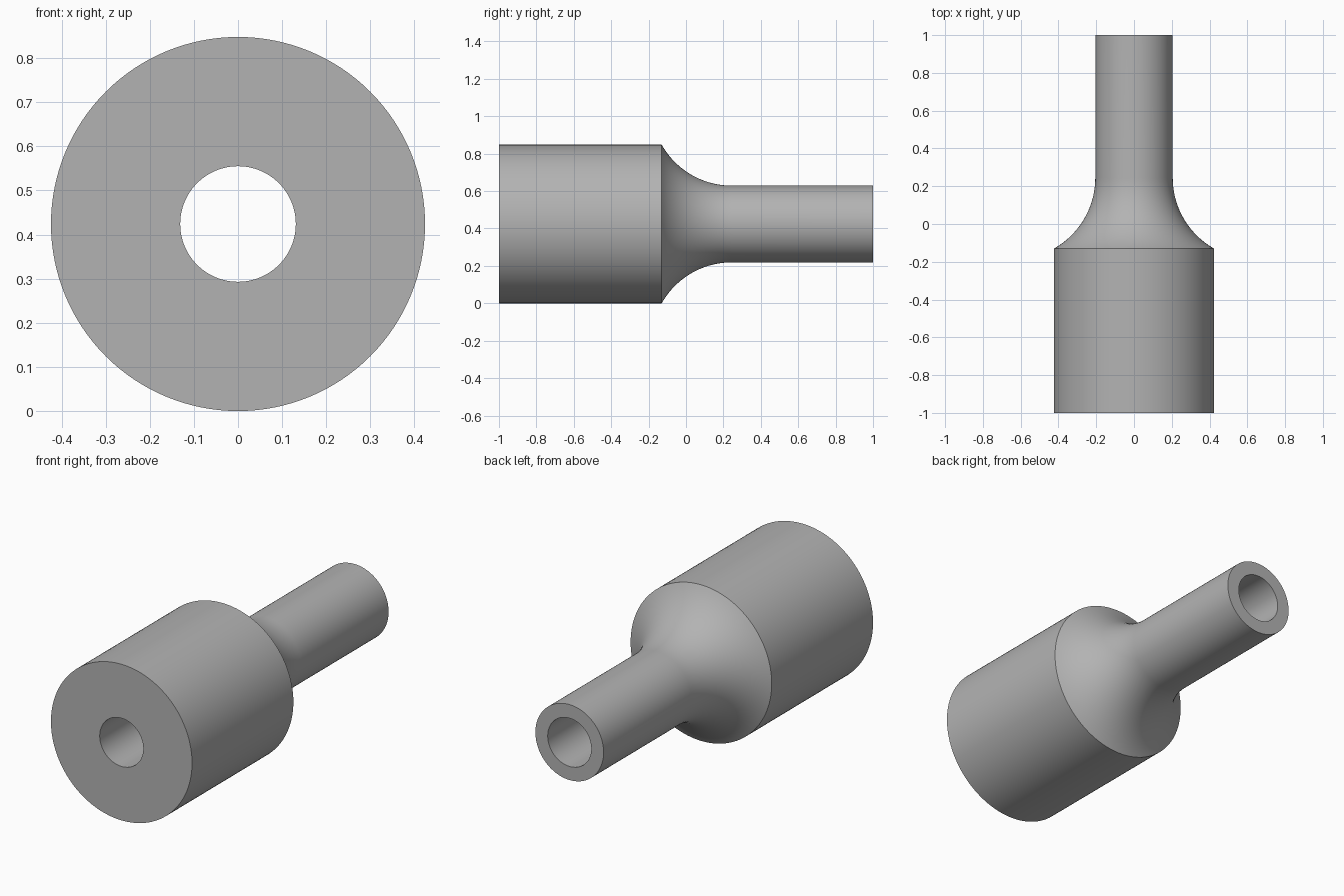
import bpy, bmesh, math
from mathutils import Matrix, Vector

cube = bpy.data.objects.get("Cube")
if cube:
    bpy.data.objects.remove(cube, do_unlink=True)

BODY_R, NECK_R, BORE_R = 0.424, 0.205, 0.131
SHOULDER_Y, FILLET_R = -0.13, 0.43
SEGMENTS, ARC_STEPS = 128, 24

grey = bpy.data.materials.new("plain grey")
grey.use_nodes = True
colour = (0.45, 0.45, 0.45, 1)
grey.diffuse_color = colour
grey.node_tree.nodes["Principled BSDF"].inputs["Base Color"].default_value = colour

# Closed wall profile as (y, radius): body, concave shoulder, neck, bore
sweep = math.acos(1 - (BODY_R - NECK_R) / FILLET_R)
arc_end = SHOULDER_Y + FILLET_R * math.sin(sweep)
profile = [(-1, BORE_R), (-1, BODY_R)]
for i in range(ARC_STEPS + 1):
    a = sweep * (1 - i / ARC_STEPS)
    profile.append((arc_end - FILLET_R * math.sin(a),
                    NECK_R + FILLET_R * (1 - math.cos(a))))
profile += [(1, NECK_R), (1, BORE_R)]

# Revolve the profile around the y axis
bm = bmesh.new()
verts = [bm.verts.new((0, y, r)) for y, r in profile]
edges = [bm.edges.new((v, verts[(i + 1) % len(verts)])) for i, v in enumerate(verts)]
bmesh.ops.spin(bm, geom=verts + edges, cent=(0, 0, 0), axis=(0, 1, 0),
               angle=math.tau, steps=SEGMENTS, use_merge=True)
bmesh.ops.remove_doubles(bm, verts=bm.verts[:], dist=0.0001)
bmesh.ops.recalc_face_normals(bm, faces=bm.faces[:])
bmesh.ops.transform(bm, matrix=Matrix.Translation(Vector((0, 0, BODY_R))), verts=bm.verts[:])

mesh = bpy.data.meshes.new("stepped_tube")
bm.to_mesh(mesh)
bm.free()
mesh.materials.append(grey)
tube = bpy.data.objects.new("stepped_tube", mesh)
bpy.context.collection.objects.link(tube)

# Smooth curved walls, crisp rims
bpy.ops.object.select_all(action="DESELECT")
tube.select_set(True)
bpy.context.view_layer.objects.active = tube
bpy.ops.object.shade_smooth_by_angle(angle=math.radians(30))
